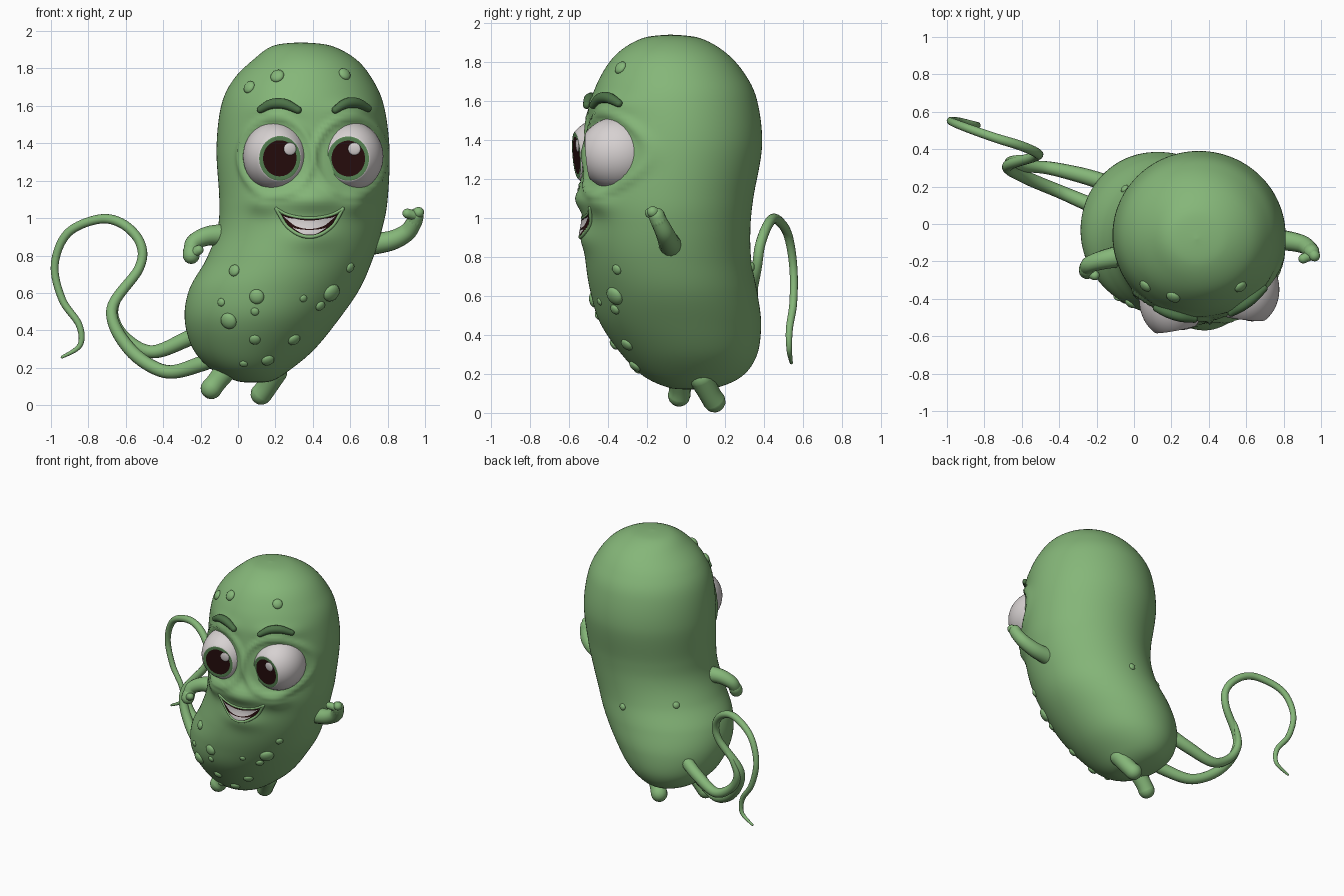
import bpy, bmesh, math
from math import sin, cos, pi, exp
from mathutils import Vector
from mathutils.bvhtree import BVHTree

cube = bpy.data.objects.get("Cube")
if cube:
    bpy.data.objects.remove(cube)


def material(name, rgb):
    m = bpy.data.materials.new(name)
    m.use_nodes = True
    m.diffuse_color = (*rgb, 1)
    bsdf = m.node_tree.nodes["Principled BSDF"]
    bsdf.inputs["Base Color"].default_value = (*rgb, 1)
    bsdf.inputs["Roughness"].default_value = 0.6
    return m


SKIN = material("pickle green", (0.235, 0.47, 0.19))
BROW = material("dark green", (0.075, 0.17, 0.065))
IRIS = material("iris green", (0.1, 0.24, 0.09))
WHITE = material("eye white", (0.68, 0.64, 0.64))
DARK = material("dark brown", (0.02, 0.004, 0.004))


def finish(name, bm, *mats):
    bmesh.ops.recalc_face_normals(bm, faces=bm.faces)
    for f in bm.faces:
        f.smooth = True
    mesh = bpy.data.meshes.new(name)
    bm.to_mesh(mesh)
    for m in mats:
        mesh.materials.append(m)
    ob = bpy.data.objects.new(name, mesh)
    bpy.context.collection.objects.link(ob)


def spline(pts, steps):
    """Smooth path of tuples through the given tuples."""
    p = [pts[0], *pts, pts[-1]]
    out = []
    for i in range(1, len(p) - 2):
        for k in range(steps):
            t = k / steps
            out.append([((2 * b) + (c - a) * t + (2 * a - 5 * b + 4 * c - d) * t * t
                         + (3 * b - a - 3 * c + d) * t ** 3) / 2
                        for a, b, c, d in zip(*p[i - 1:i + 3])])
    return out + [list(pts[-1])]


def skin_rings(bm, rings):
    rows = [[bm.verts.new(co) for co in r] for r in rings]
    for a, b in zip(rows, rows[1:]):
        for j in range(len(a)):
            k = (j + 1) % len(a)
            bm.faces.new((a[j], a[k], b[k], b[j]))
    return rows


def tube(name, pts, mat=SKIN, steps=8, sides=14):
    """Round tube through (x, y, z, radius) points with domed ends."""
    path = spline(pts, steps)
    c = [Vector(p[:3]) for p in path]
    r = [p[3] for p in path]
    dirs = [(c[min(i + 1, len(c) - 1)] - c[max(i - 1, 0)]).normalized() for i in range(len(c))]
    side = dirs[0].orthogonal()
    rings = []

    def ring(o, rad, d):
        u = (side - d * side.dot(d)).normalized()
        v = d.cross(u)
        rings.append([o + (u * cos(2 * pi * j / sides) + v * sin(2 * pi * j / sides)) * rad
                      for j in range(sides)])
        return u

    dome = [k * pi / 10 for k in range(1, 5)]
    for a in reversed(dome):
        ring(c[0] - dirs[0] * r[0] * sin(a), r[0] * cos(a), dirs[0])
    for o, rad, d in zip(c, r, dirs):
        side = ring(o, rad, d)
    for a in dome:
        ring(c[-1] + dirs[-1] * r[-1] * sin(a), r[-1] * cos(a), dirs[-1])
    bm = bmesh.new()
    rows = skin_rings(bm, rings)
    bm.faces.new(rows[0])
    bm.faces.new(rows[-1])
    finish(name, bm, mat)


def blob(name, loc, size, normal, mat, flat):
    bm = bmesh.new()
    bmesh.ops.create_uvsphere(bm, u_segments=18, v_segments=12, radius=size)
    q = Vector(normal).to_track_quat('Z', 'Y')
    for v in bm.verts:
        v.co.z *= flat
        v.co = q @ v.co + Vector(loc)
    finish(name, bm, mat)


# Body: height, left and right edges, front and back edges
OUTLINE = [(1.94, .335, .335, -.08, -.08), (1.922, .19, .495, -.22, .07),
           (1.85, .085, .63, -.345, .2), (1.74, -.025, .72, -.43, .3),
           (1.6, -.09, .78, -.485, .365), (1.37, -.115, .81, -.51, .39),
           (1.1, -.1, .8, -.52, .345), (.94, -.11, .77, -.52, .33),
           (.78, -.17, .72, -.515, .335), (.62, -.26, .65, -.49, .365),
           (.46, -.285, .54, -.44, .385), (.3, -.24, .41, -.33, .365),
           (.19, -.14, .28, -.22, .29), (.13, -.01, .18, -.09, .16),
           (.12, .09, .09, .03, .03)]
EYES = [("right", (.203, -.4, 1.33), (.176, .213, .188), (.15, -.98, -.07)),
        ("left", (.602, -.35, 1.33), (.175, .2, .187), (-.09, -.99, -.08))]
# Soft swellings of the face: x, z, spread x, spread z, height
PUFFS = [(.39, 1.1, .17, .07, .05), (.14, 1.08, .08, .06, .03),
         (.62, 1.08, .07, .06, .03), (.39, .9, .13, .07, .025),
         (.22, 1.58, .12, .05, .02), (.6, 1.58, .12, .05, .02)]


def swelling(x, z):
    h = sum(a * exp(-((x - px) / sx) ** 2 - ((z - pz) / sz) ** 2) for px, pz, sx, sz, a in PUFFS)
    for _, c, s, _ in EYES:
        d = math.hypot((x - c[0]) / s[0], (z - c[2]) / s[2])
        h += .018 * exp(-((d - 1.1) / .09) ** 2)
    return h


body = bmesh.new()
rings = []
for z, xl, xr, yf, yb in spline(OUTLINE, 10):
    ring = []
    for j in range(160):
        a = 2 * pi * j / 160
        x = (xl + xr) / 2 + (xr - xl) / 2 * cos(a)
        h = swelling(x, z) * min(1, -2 * sin(a)) if sin(a) < 0 else 0
        ring.append((x + h * cos(a), (yf + yb) / 2 + (yb - yf) / 2 * sin(a) + h * sin(a), z))
    rings.append(ring)
skin_rings(body, rings)
bmesh.ops.remove_doubles(body, verts=body.verts, dist=.0005)
bmesh.ops.recalc_face_normals(body, faces=body.faces)
BODY = BVHTree.FromBMesh(body)
finish("body", body, SKIN)


def surface(x, z, tree=BODY, from_y=-3):
    return tree.ray_cast(Vector((x, from_y, z)), Vector((0, -from_y, 0)).normalized())[:2]


# Eyes: ball cut flat at the iris, pupil inside it, glint on top
for side, centre, size, gaze in EYES:
    bm = bmesh.new()
    bmesh.ops.create_uvsphere(bm, u_segments=48, v_segments=64, radius=1)
    q = Vector(gaze).to_track_quat('Z', 'Y')
    for f in bm.faces:
        m = f.calc_center_median()
        f.material_index = 0 if m.z < .77 else (1 if m.xy.length > .52 else 2)
    for v in bm.verts:
        v.co.z = min(v.co.z, .77)
        p = q @ v.co
        v.co = Vector(centre) + Vector(p[i] * size[i] for i in range(3))
    bmesh.ops.recalc_face_normals(bm, faces=bm.faces)
    tree = BVHTree.FromBMesh(bm)
    finish(side + "_eye", bm, WHITE, IRIS, DARK)
    loc, n = surface(centre[0] + (.075 if side == "right" else .02), 1.37, tree)
    blob(side + "_eye_glint", loc, .034, n, WHITE, .25)

# Brows: thick strips lying on the forehead
for side, arc in (("right", [(.12, 1.58), (.18, 1.61), (.25, 1.61), (.32, 1.578)]),
                  ("left", [(.52, 1.578), (.575, 1.612), (.635, 1.615), (.695, 1.587)])):
    tube(side + "_brow", [(*(surface(x, z)[0] + Vector((0, -.01, 0))), r)
                          for (x, z), r in zip(arc, (.019, .027, .028, .02))], BROW)


# Mouth: curved plates between two smile lines, framed by thin lips
def smile(u, drop):
    return .205 + .355 * u, 1.05 - drop * max(0, 1 - (2 * u - 1) ** 2) ** .8


def plate(name, u0, u1, top, bottom, lift, mat):
    bm = bmesh.new()
    grid = []
    for i in range(25):
        u = u0 + (u1 - u0) * i / 24
        fade = min(1, 6 * (u - u0) + .02, 6 * (u1 - u) + .02)
        col = []
        for k in range(7):
            mid = (top + bottom) / 2
            x, z = smile(u, mid + (bottom - top) * (k / 6 - .5) * fade)
            col.append(bm.verts.new(surface(x, z)[0] - Vector((0, lift, 0))))
        grid.append(col)
    for a, b in zip(grid, grid[1:]):
        for k in range(6):
            bm.faces.new((a[k], a[k + 1], b[k + 1], b[k]))
    finish(name, bm, mat)


plate("mouth", 0, 1, .055, .145, .005, DARK)
plate("upper_teeth", .1, .9, .063, .108, .009, WHITE)
plate("lower_teeth", .24, .76, .114, .139, .009, WHITE)
for name, drop, r in (("upper_lip", .05, .008), ("lower_lip", .15, .01)):
    tube(name, [(*surface(*smile(k / 8, drop))[0], r) for k in range(9)], steps=4)

# Arms and small hands
tube("right_arm", [(-.06, -.17, .91, .06), (-.16, -.19, .905, .052),
                   (-.235, -.215, .87, .045), (-.25, -.24, .82, .04)])
tube("left_arm", [(.7, -.08, .86, .06), (.82, -.09, .88, .053),
                  (.905, -.11, .925, .047), (.945, -.14, .985, .042)])
for name, a, b, r in (
        ("right_hand", (-.25, -.24, .82), (-.25, -.25, .8), .045),
        ("right_fingers", (-.24, -.26, .81), (-.21, -.275, .83), .026),
        ("left_hand", (.945, -.14, .985), (.95, -.15, 1.01), .042),
        ("left_thumb", (.94, -.17, 1.015), (.905, -.185, 1.025), .026),
        ("left_fingers", (.95, -.15, 1.02), (.965, -.17, 1.03), .03)):
    tube(name, [(*a, r), (*b, r)], steps=3)

# Stubby legs
tube("right_leg", [(-.04, -.03, .22, .065), (-.11, -.03, .13, .056), (-.142, -.035, .09, .058)])
tube("left_leg", [(.2, .08, .18, .065), (.155, .12, .1, .056), (.125, .145, .06, .058)])

# Curling vine with a second stem twisting into it
tube("vine", [(-.1, .06, .27, .045), (-.2, .09, .22, .042), (-.39, .17, .18, .036),
              (-.58, .25, .3, .035), (-.675, .31, .51, .03), (-.53, .36, .73, .026),
              (-.52, .38, .86, .026), (-.61, .42, .965, .026), (-.74, .46, .995, .025),
              (-.91, .52, .92, .023), (-.98, .55, .75, .021), (-.94, .55, .565, .02),
              (-.85, .53, .43, .018), (-.845, .53, .32, .014), (-.94, .54, .257, .008)])
tube("vine_second_stem", [(-.15, .22, .42, .045), (-.28, .26, .35, .042), (-.46, .3, .285, .035),
                          (-.6, .31, .36, .03), (-.665, .33, .48, .026), (-.63, .35, .6, .018),
                          (-.57, .36, .68, .008)])

# Warts over the front, plus a few on the back
WARTS = [(.06, 1.7, .035), (.21, 1.76, .038), (.57, 1.77, .035), (.5, .6, .05),
         (.6, .735, .027), (.1, .58, .04), (-.05, .45, .045), (-.09, .55, .022),
         (-.02, .72, .032), (.09, .35, .03), (.3, .35, .035), (.16, .24, .035),
         (.09, .5, .022), (.44, .53, .028), (.03, .22, .022), (.35, .57, .02)]
for i, (x, z, r) in enumerate(WARTS):
    loc, n = surface(x, z)
    blob(f"wart_{i + 1}", loc, r, n, SKIN, .55)
for i, (x, z) in enumerate(((-.05, .8), (.3, .75))):
    loc, n = surface(x, z, BODY, 3)
    blob(f"back_wart_{i + 1}", loc, .024, n, SKIN, .6)
